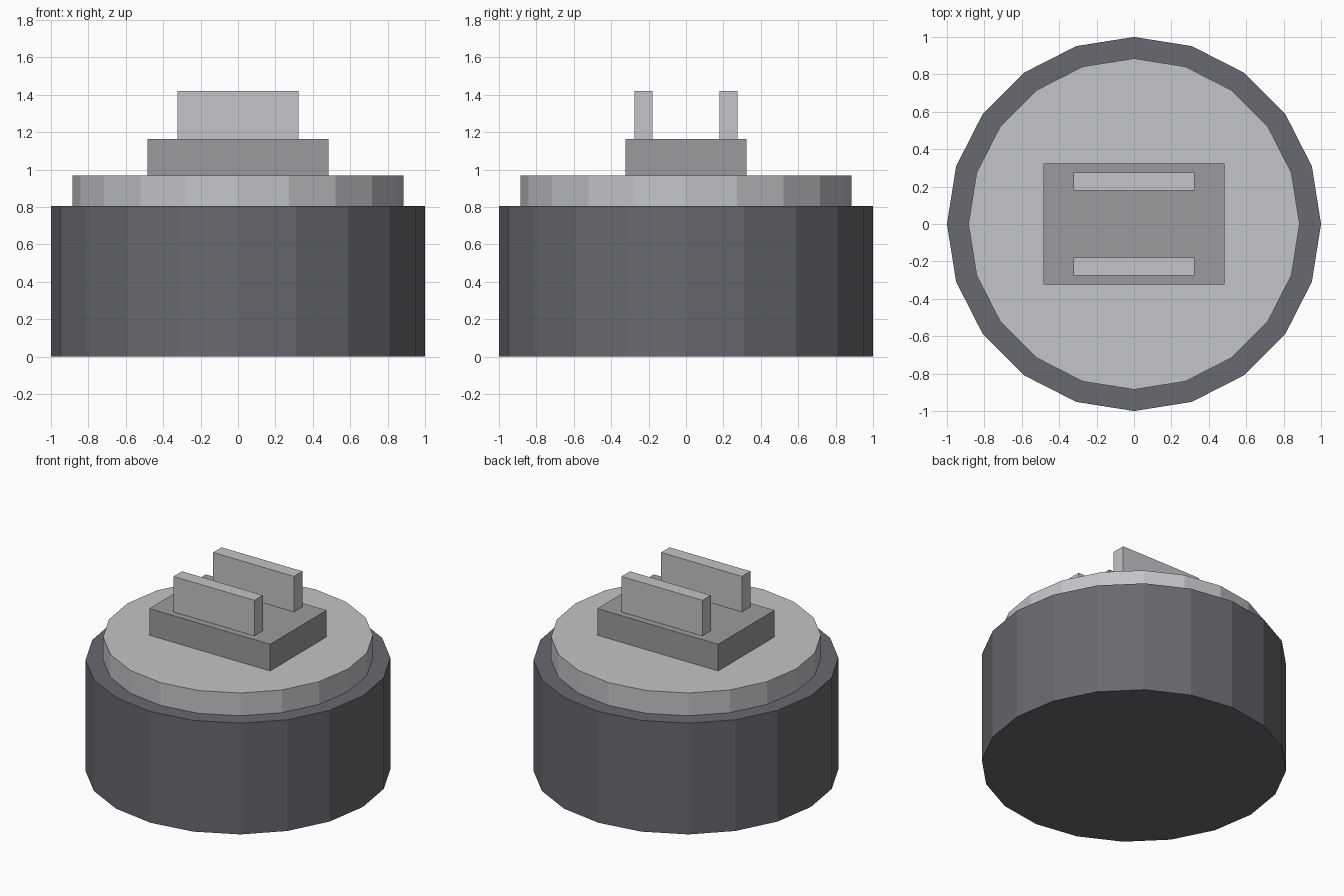
import bpy

old = bpy.data.objects.get("Cube")
if old:
    bpy.data.objects.remove(old, do_unlink=True)


def make_material(name, rgb):
    mat = bpy.data.materials.new(name)
    mat.use_nodes = True
    colour = (*rgb, 1.0)
    mat.diffuse_color = colour
    mat.node_tree.nodes["Principled BSDF"].inputs["Base Color"].default_value = colour
    return mat


def finish(name, mat):
    obj = bpy.context.object
    obj.name = obj.data.name = name
    obj.data.materials.append(mat)
    return obj


def drum(name, radius, bottom, top, mat):
    bpy.ops.mesh.primitive_cylinder_add(
        vertices=20, radius=radius, depth=top - bottom,
        location=(0, 0, (bottom + top) / 2))
    return finish(name, mat)


def box(name, width, depth, bottom, top, y, mat):
    bpy.ops.mesh.primitive_cube_add(size=1, location=(0, y, (bottom + top) / 2))
    obj = finish(name, mat)
    obj.scale = (width, depth, top - bottom)
    bpy.ops.object.transform_apply(location=False, rotation=False, scale=True)
    return obj


dark_grey = make_material("dark grey", (0.14, 0.143, 0.16))
mid_grey = make_material("mid grey", (0.33, 0.33, 0.345))
light_grey = make_material("light grey", (0.55, 0.555, 0.58))

# Faceted round body with a stepped lid
drum("body", 1.0, 0.0, 0.805, dark_grey)
drum("lid", 0.885, 0.805, 0.97, light_grey)

# Raised block carrying two upright tabs
box("block", 0.968, 0.647, 0.97, 1.163, 0, mid_grey)
for name, side in (("front_tab", -1), ("back_tab", 1)):
    box(name, 0.647, 0.097, 1.163, 1.42, side * 0.227, light_grey)
